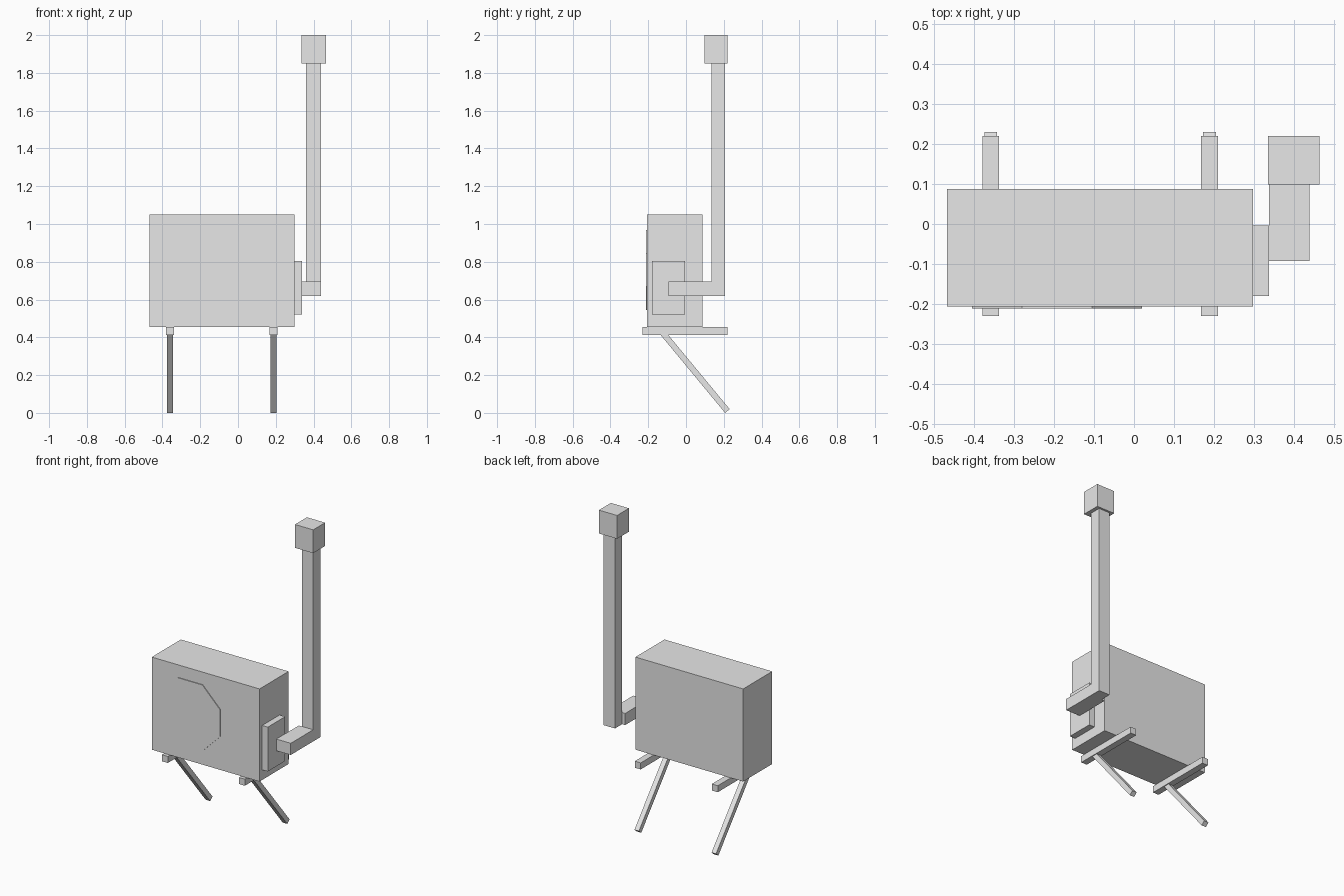
import bpy, bmesh, math
from mathutils import Matrix, Vector

old = bpy.data.objects.get("Cube")
if old:
    bpy.data.objects.remove(old, do_unlink=True)

grey = bpy.data.materials.new("light_grey")
grey.use_nodes = True
grey.diffuse_color = (0.8, 0.8, 0.8, 1)
grey.node_tree.nodes["Principled BSDF"].inputs["Base Color"].default_value = (0.8, 0.8, 0.8, 1)


def finish(name, bm):
    bmesh.ops.recalc_face_normals(bm, faces=bm.faces)
    mesh = bpy.data.meshes.new(name)
    bm.to_mesh(mesh)
    bm.free()
    mesh.materials.append(grey)
    obj = bpy.data.objects.new(name, mesh)
    bpy.context.collection.objects.link(obj)
    return obj


def box(name, x, y, z):
    """Box from (min, max) pairs."""
    bm = bmesh.new()
    low, high = Vector((x[0], y[0], z[0])), Vector((x[1], y[1], z[1]))
    size = Matrix.Diagonal((high - low).to_4d())
    bmesh.ops.create_cube(bm, size=1, matrix=Matrix.Translation((low + high) / 2) @ size)
    return finish(name, bm)


def side_profile(name, points, x):
    """Extrude a (y, z) outline between two x positions."""
    bm = bmesh.new()
    face = bm.faces.new([bm.verts.new((x[0], py, pz)) for py, pz in points])
    moved = bmesh.ops.extrude_face_region(bm, geom=[face])["geom"]
    verts = [v for v in moved if isinstance(v, bmesh.types.BMVert)]
    bmesh.ops.translate(bm, verts=verts, vec=(x[1] - x[0], 0, 0))
    return finish(name, bm)


# Main casing and side valve cover
box("casing", (-0.468, 0.298), (-0.207, 0.088), (0.455, 1.05))
box("valve_cover", (0.298, 0.338), (-0.18, -0.004), (0.52, 0.805))

# Thin octagonal fan grille on the front
bm = bmesh.new()
place = (Matrix.Translation((-0.193, -0.209, 0.757))
         @ Matrix.Rotation(math.pi / 2, 4, "X")
         @ Matrix.Rotation(math.pi / 8, 4, "Z"))
bmesh.ops.create_cone(bm, cap_ends=True, segments=8, radius1=0.23, radius2=0.23,
                      depth=0.006, matrix=place)
finish("fan_grille", bm)

# Elbowed pipe with a square cap
box("pipe_elbow", (0.338, 0.44), (-0.093, 0.135), (0.62, 0.695))
box("pipe_riser", (0.36, 0.44), (0.135, 0.207), (0.62, 1.85))
box("pipe_cap", (0.336, 0.465), (0.099, 0.22), (1.85, 2.0))

# Support rails with slanted struts
strut = [(-0.149, 0.43), (0.207, 0), (0.231, 0.02), (-0.125, 0.45)]
for side, x in (("right", -0.359), ("left", 0.189)):
    box(side + "_rail", (x - 0.021, x + 0.021), (-0.23, 0.22), (0.413, 0.455))
    side_profile(side + "_strut", strut, (x - 0.016, x + 0.016))
